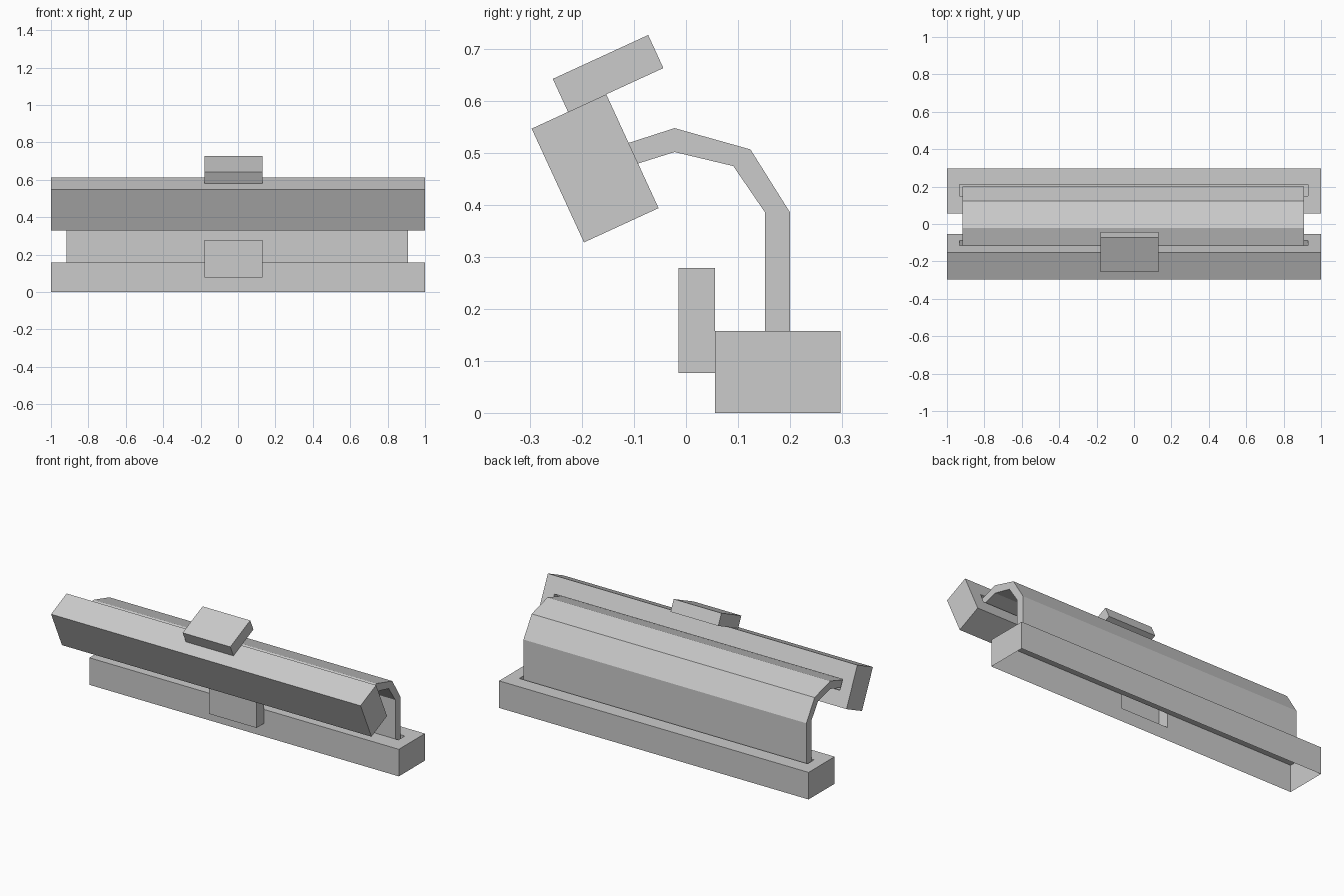
import bpy, math

if "Cube" in bpy.data.objects:
    bpy.data.objects.remove(bpy.data.objects["Cube"])

W, D, H = 1.0, 0.241, 0.158          # housing half width, depth, height
X0, X1, Z0, Z1 = -0.178, 0.13, 0.077, 0.279   # latch plate extents
OUT = 0.07                           # latch plate thickness


def make(name, verts, faces):
    mesh = bpy.data.meshes.new(name)
    mesh.from_pydata(verts, [], faces)
    mesh.update()
    obj = bpy.data.objects.new(name, mesh)
    bpy.context.collection.objects.link(obj)
    return obj


def rect(x0, x1, y0, y1, z):
    return [(x0, y0, z), (x1, y0, z), (x1, y1, z), (x0, y1, z)]


def housing(name, closed):
    # stacked rectangles: bottom, top, slot rim, slot floor
    verts = (rect(-W, W, 0, D, 0) + rect(-W, W, 0, D, H)
             + rect(-0.933, 0.93, 0.095, 0.155, H)
             + rect(-0.933, 0.93, 0.095, 0.155, H - 0.04))
    faces = []
    for r in range(3):
        for i in range(4):
            if r == 0 and i == 0:
                continue
            j = (i + 1) % 4
            faces.append((4 * r + i, 4 * r + j, 4 * r + 4 + j, 4 * r + 4 + i))
    faces.append((12, 13, 14, 15))
    # front wall, notched where the latch plate opens into it
    n = len(verts)
    verts += [(X1, 0, H), (X1, 0, Z0), (X0, 0, Z0), (X0, 0, H)]
    faces.append((0, 1, 5, n, n + 1, n + 2, n + 3, 4))
    if closed:
        faces.append((3, 2, 1, 0))
    return make(name, verts, faces)


def plate(name):
    # hollow plate, open at the back where it meets the housing notch
    verts = rect(X0, X1, -OUT, 0, Z0) + rect(X0, X1, -OUT, 0, Z1)
    verts += [(X1, 0, H), (X0, 0, H)]
    faces = [(3, 2, 1, 0), (4, 5, 6, 7), (0, 1, 5, 4),
             (1, 2, 8, 6, 5), (3, 0, 4, 7, 9), (8, 9, 7, 6)]
    return make(name, verts, faces)


# Lower housing stands upright; the upper one is the same part tipped forward
for prefix, loc, angle, closed in (("lower", (0, 0.056, 0), 0, False),
                                   ("upper", (0, -0.297, 0.547), -65.3, True)):
    for part in (housing(prefix + "_housing", closed), plate(prefix + "_latch_plate")):
        part.location = loc
        part.rotation_euler.x = math.radians(angle)

# Bent strap joining the two slots
outer = [(0.2, 0.12), (0.2, 0.386), (0.124, 0.507), (-0.022, 0.548), (-0.146, 0.508)]
inner = [(0.152, 0.12), (0.152, 0.386), (0.091, 0.475), (-0.022, 0.502), (-0.13, 0.468)]
loop = outer + inner[::-1]
n = len(loop)
verts = [(x, y, z) for x in (-0.918, 0.91) for y, z in loop]
faces = [(i, i + n, (i + 1) % n + n, (i + 1) % n) for i in range(n)]
faces += [tuple(range(n)), tuple(range(2 * n - 1, n - 1, -1))]
strap = make("bent_strap", verts, faces)

# Consistent outward normals on the closed strap
import bmesh
bm = bmesh.new()
bm.from_mesh(strap.data)
bmesh.ops.recalc_face_normals(bm, faces=bm.faces)
bm.to_mesh(strap.data)
bm.free()
